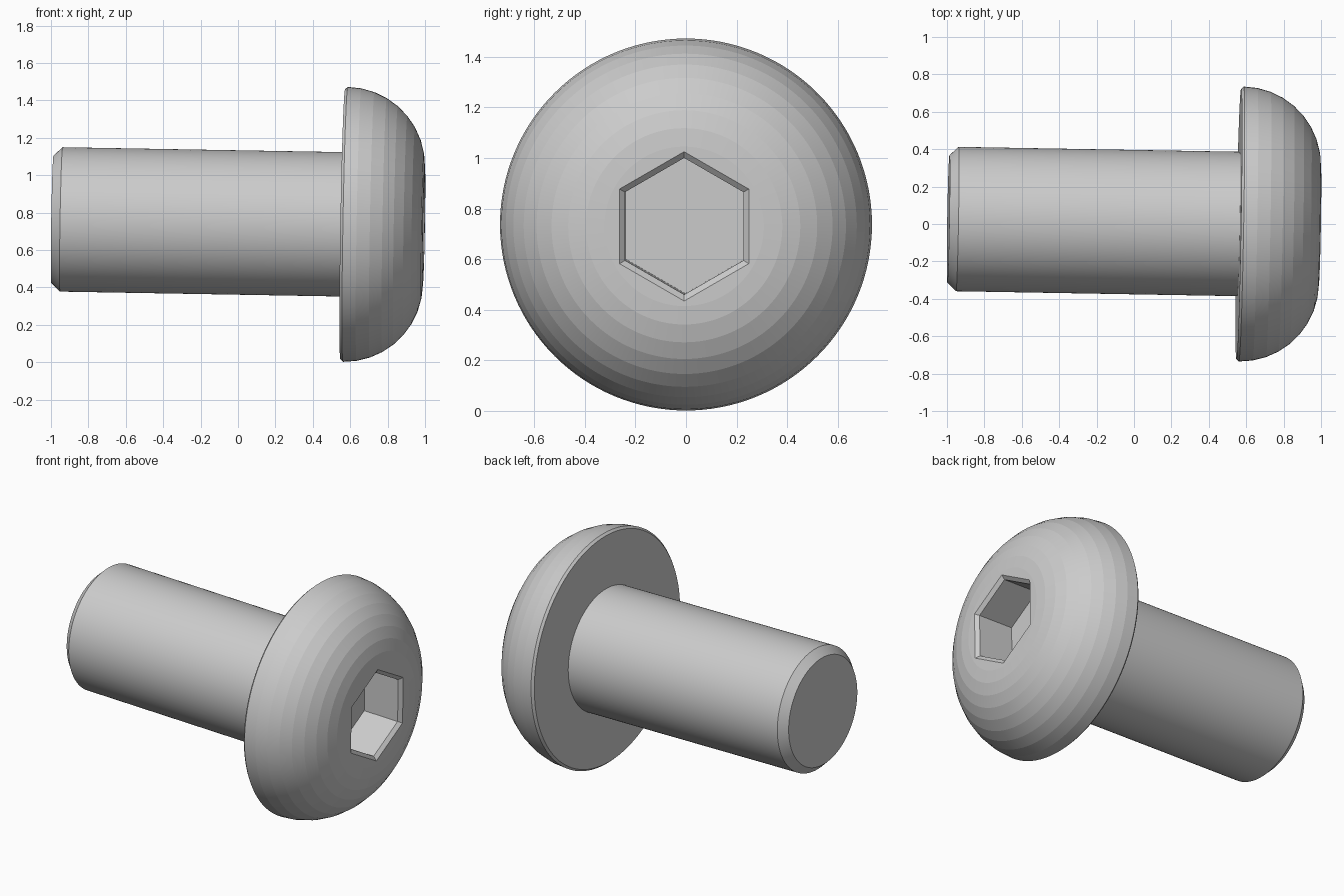
import bpy, bmesh
from math import sin, cos, pi, radians

if "Cube" in bpy.data.objects:
    bpy.data.objects.remove(bpy.data.objects["Cube"])


def lathe(name, profile, sides):
    """Closed solid turned about the x axis from (x, radius) pairs."""
    bm = bmesh.new()
    rings = [[bm.verts.new((x, r * sin(2 * pi * i / sides), r * cos(2 * pi * i / sides)))
              for i in range(sides)] for x, r in profile]
    for a, b in zip(rings, rings[1:]):
        for i in range(sides):
            j = (i + 1) % sides
            bm.faces.new((a[i], a[j], b[j], b[i]))
    bm.faces.new(rings[0])
    bm.faces.new(rings[-1])
    bmesh.ops.recalc_face_normals(bm, faces=bm.faces)
    mesh = bpy.data.meshes.new(name)
    bm.to_mesh(mesh)
    bm.free()
    obj = bpy.data.objects.new(name, mesh)
    bpy.context.collection.objects.link(obj)
    return obj


# shaft with chamfered tip, underside of head, then banded dome
TOP = 0.994
R, R0, STEPS = 0.42, 0.315, 9
profile = [(-0.993, 0.34), (-0.945, 0.386), (0.56, 0.386), (0.56, 0.722), (TOP - R, 0.735)]
profile += [(TOP - R + R * sin(k * pi / 2 / STEPS), R0 + R * cos(k * pi / 2 / STEPS))
            for k in range(1, STEPS + 1)]
bolt = lathe("button_head_bolt", profile, 128)

# hex socket with a bevelled rim
cutter = lathe("socket_cutter", [(TOP - 0.26, 0.27), (TOP - 0.02, 0.27),
                                 (TOP, 0.295), (TOP + 0.02, 0.32)], 6)
cutter.hide_render = True
cut = bolt.modifiers.new("socket", 'BOOLEAN')
cut.operation = 'DIFFERENCE'
cut.solver = 'EXACT'
cut.object = cutter
bpy.context.view_layer.objects.active = bolt
bolt.select_set(True)
bpy.ops.object.modifier_apply(modifier=cut.name)
bpy.data.objects.remove(cutter)

# round surfaces stay smooth, dome bands stay crisp
bpy.ops.object.shade_smooth_by_angle(angle=radians(5))

# slight tilt of the axis
bolt.rotation_euler = (0, radians(1), radians(-1))
bolt.location = (0, 0.01, 0.747)
